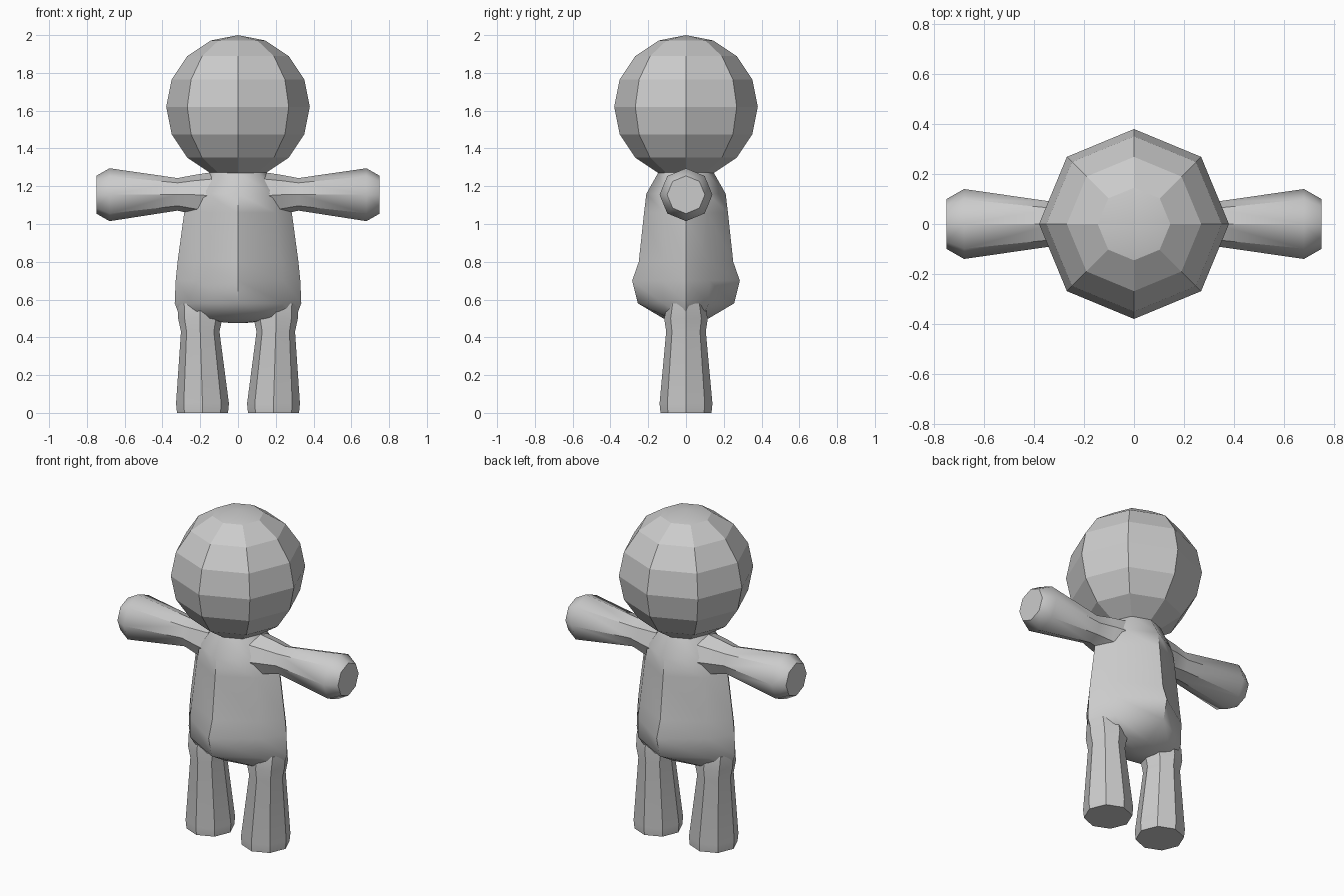
import bpy, bmesh, math
from mathutils import Vector

if "Cube" in bpy.data.objects:
    bpy.data.objects.remove(bpy.data.objects["Cube"])

SIDES = 8


def smooth(obj, degrees):
    bpy.ops.object.select_all(action='DESELECT')
    obj.select_set(True)
    bpy.context.view_layer.objects.active = obj
    bpy.ops.object.shade_smooth_by_angle(angle=math.radians(degrees))


def loft(name, rings, degrees=40):
    """Skin a list of 8-point rings into a closed solid."""
    bm = bmesh.new()
    loops = [[bm.verts.new(p) for p in ring] for ring in rings]
    for a, b in zip(loops, loops[1:]):
        for i in range(SIDES):
            j = (i + 1) % SIDES
            bm.faces.new((a[i], a[j], b[j], b[i]))
    bm.faces.new(loops[0])
    bm.faces.new(loops[-1])
    bmesh.ops.recalc_face_normals(bm, faces=bm.faces)
    mesh = bpy.data.meshes.new(name)
    bm.to_mesh(mesh)
    bm.free()
    obj = bpy.data.objects.new(name, mesh)
    bpy.context.collection.objects.link(obj)
    smooth(obj, degrees)
    return obj


def circle(center, u, v, ru, rv):
    """Octagon with corners on the axes u and v."""
    c, u, v = Vector(center), Vector(u), Vector(v)
    return [c + u * ru * math.cos(t) + v * rv * math.sin(t)
            for t in (2 * math.pi * i / SIDES for i in range(SIDES))]


def torso_ring(z, side, front, cx, cy):
    """Side corner, front corner and the diagonal corner between them."""
    return [(side, 0, z), (cx, cy, z), (0, front, z), (-cx, cy, z),
            (-side, 0, z), (-cx, -cy, z), (0, -front, z), (cx, -cy, z)]


# head: octagonal ball
bpy.ops.mesh.primitive_uv_sphere_add(segments=SIDES, ring_count=8, radius=0.38,
                                     location=(0, 0, 1.62))
bpy.context.object.name = "head"
smooth(bpy.context.object, 16)

# torso: z, side, front, diagonal corner x and y
loft("torso", [torso_ring(*r) for r in (
    (1.275, 0.15, 0.145, 0.105, 0.105),
    (1.16, 0.24, 0.21, 0.18, 0.115),
    (1.06, 0.285, 0.222, 0.20, 0.115),
    (0.80, 0.32, 0.25, 0.23, 0.12),
    (0.70, 0.33, 0.285, 0.24, 0.125),
    (0.58, 0.335, 0.255, 0.24, 0.12),
    (0.50, 0.305, 0.12, 0.20, 0.085),
    (0.475, 0.03, 0.03, 0.02, 0.02))], 50)

for label, s in (("left", 1), ("right", -1)):
    # arm: x, centre z, depth and height radius, flaring into the shoulder
    loft(label + "_arm", [circle((s * x, 0, z), (0, 1, 0), (0, 0, 1), ry, rz)
                          for x, z, ry, rz in (
        (0.14, 1.15, 0.13, 0.124), (0.23, 1.155, 0.112, 0.105),
        (0.32, 1.157, 0.088, 0.086), (0.68, 1.155, 0.14, 0.14),
        (0.75, 1.155, 0.10, 0.10))])
    # leg: centre x, height and radii, flaring into the hip
    loft(label + "_leg", [circle((s * x, 0, z), (1, 0, 0), (0, 1, 0), rx, ry)
                          for x, z, rx, ry in (
        (0.188, 0.0, 0.135, 0.135), (0.188, 0.05, 0.14, 0.14),
        (0.20, 0.43, 0.102, 0.105), (0.20, 0.50, 0.117, 0.115),
        (0.20, 0.58, 0.12, 0.10))])
